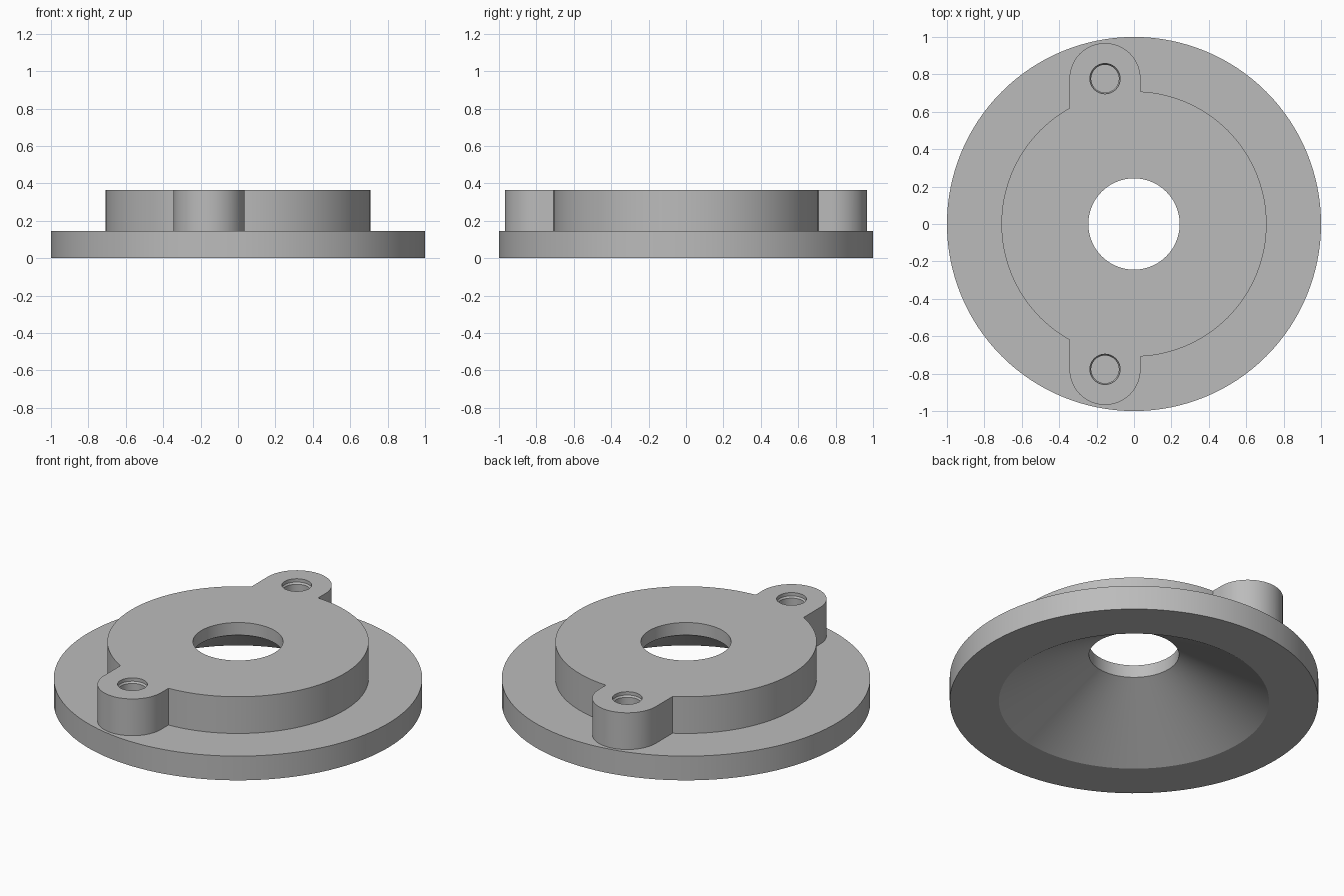
import bpy, bmesh
from math import sin, cos, pi, radians

if "Cube" in bpy.data.objects:
    bpy.data.objects.remove(bpy.data.objects["Cube"])

SEG = 128
TOP, FLANGE_TOP = 0.365, 0.145
BOSS_X, BOSS_Y, BOSS_R = -0.155, 0.777, 0.19

gray = bpy.data.materials.new("plain gray")
gray.use_nodes = True
gray.diffuse_color = (0.5, 0.5, 0.5, 1)
gray.node_tree.nodes["Principled BSDF"].inputs["Base Color"].default_value = (0.5, 0.5, 0.5, 1)


def make_object(name, bm):
    bmesh.ops.recalc_face_normals(bm, faces=bm.faces)
    mesh = bpy.data.meshes.new(name)
    bm.to_mesh(mesh)
    bm.free()
    mesh.materials.append(gray)
    obj = bpy.data.objects.new(name, mesh)
    bpy.context.collection.objects.link(obj)
    return obj


def revolve(name, profile, x=0, y=0, segments=SEG, closed=True):
    """Sweep (radius, z) points around a vertical axis."""
    bm = bmesh.new()
    rings = []
    for r, z in profile:
        rings.append([bm.verts.new((x + r * cos(2 * pi * i / segments),
                                    y + r * sin(2 * pi * i / segments), z))
                      for i in range(segments)])
    pairs = list(zip(rings, rings[1:]))
    if closed:
        pairs.append((rings[-1], rings[0]))
    else:
        bm.faces.new(rings[0])
        bm.faces.new(rings[-1])
    for a, b in pairs:
        for i in range(segments):
            j = (i + 1) % segments
            bm.faces.new((a[i], a[j], b[j], b[i]))
    return make_object(name, bm)


def boss(name, side):
    """Lug with a rounded outer end and straight flanks."""
    outline = [(BOSS_X + BOSS_R, 0.56 * side)]
    outline += [(BOSS_X + BOSS_R * cos(pi * i / 32),
                 side * (BOSS_Y + BOSS_R * sin(pi * i / 32))) for i in range(33)]
    outline.append((BOSS_X - BOSS_R, 0.56 * side))
    bm = bmesh.new()
    face = bm.faces.new([bm.verts.new((x, y, 0.125)) for x, y in outline])
    raised = bmesh.ops.extrude_face_region(bm, geom=[face])["geom"]
    verts = [v for v in raised if isinstance(v, bmesh.types.BMVert)]
    bmesh.ops.translate(bm, verts=verts, vec=(0, 0, TOP - 0.125))
    return make_object(name, bm)


def combine(target, tool, operation):
    mod = target.modifiers.new(tool.name, "BOOLEAN")
    mod.operation = operation
    mod.solver = "EXACT"
    mod.object = tool
    bpy.context.view_layer.objects.active = target
    bpy.ops.object.modifier_apply(modifier=mod.name)
    bpy.data.objects.remove(tool)


# Flange, raised hub, centre bore and conical underside in one section
body = revolve("flanged_hub", [
    (0.733, 0), (1, 0), (1, FLANGE_TOP), (0.709, FLANGE_TOP),
    (0.709, TOP), (0.244, TOP), (0.244, 0.29)])

# Two screw lugs with blind holes, slightly widened at the mouth
for side, label in ((-1, "front"), (1, "back")):
    combine(body, boss(label + "_lug", side), "UNION")
    hole = revolve(label + "_screw_hole",
                   [(0.074, 0.12), (0.074, 0.335), (0.081, 0.345), (0.081, 0.4)],
                   BOSS_X, BOSS_Y * side, 48, closed=False)
    combine(body, hole, "DIFFERENCE")

# Smooth round walls, crisp edges
bpy.ops.object.select_all(action="DESELECT")
body.select_set(True)
bpy.context.view_layer.objects.active = body
bpy.ops.object.shade_smooth_by_angle(angle=radians(20))
